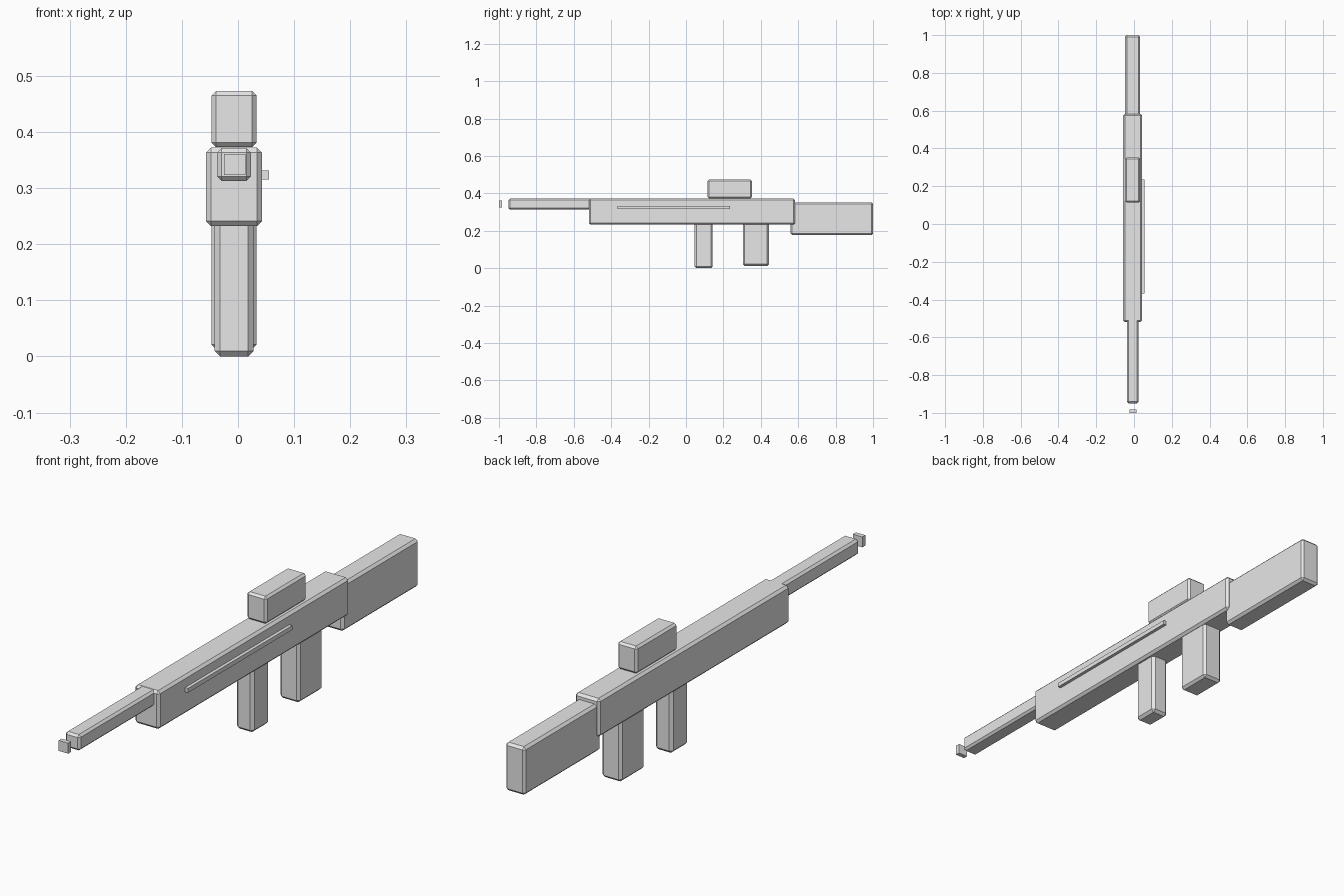
import bpy
from mathutils import Vector

if "Cube" in bpy.data.objects:
    bpy.data.objects.remove(bpy.data.objects["Cube"])

grey = bpy.data.materials.new("light_grey")
grey.diffuse_color = (0.8, 0.8, 0.8, 1.0)
grey.use_nodes = True
grey.node_tree.nodes["Principled BSDF"].inputs["Base Color"].default_value = grey.diffuse_color


def box(name, low, high, chamfer=0.0):
    """Box between two corners, with optional flat chamfered edges."""
    low, high = Vector(low), Vector(high)
    bpy.ops.mesh.primitive_cube_add(size=1, location=(low + high) / 2)
    part = bpy.context.object
    part.name = name
    part.scale = high - low
    bpy.ops.object.transform_apply(location=False, rotation=False, scale=True)
    part.data.materials.append(grey)
    if chamfer:
        bevel = part.modifiers.new("chamfer", 'BEVEL')
        bevel.width = chamfer
        bevel.segments = 1
    return part


# main body and the parts in line with it
box("body", (-0.057, -0.519, 0.232), (0.043, 0.583, 0.372), 0.009)
box("barrel", (-0.037, -0.949, 0.313), (0.023, -0.48, 0.371), 0.008)
box("stock", (-0.047, 0.559, 0.176), (0.033, 1.0, 0.352), 0.009)

# block on top
box("scope", (-0.047, 0.115, 0.373), (0.033, 0.352, 0.473), 0.008)

# uprights below the body
box("magazine", (-0.042, 0.045, 0.0), (0.028, 0.143, 0.25), 0.01)
box("grip", (-0.047, 0.305, 0.012), (0.033, 0.443, 0.25), 0.009)

# small plain details
box("side_rail", (0.04, -0.367, 0.315), (0.055, 0.235, 0.331))
box("muzzle_tip", (-0.025, -1.0, 0.323), (0.013, -0.983, 0.361))
